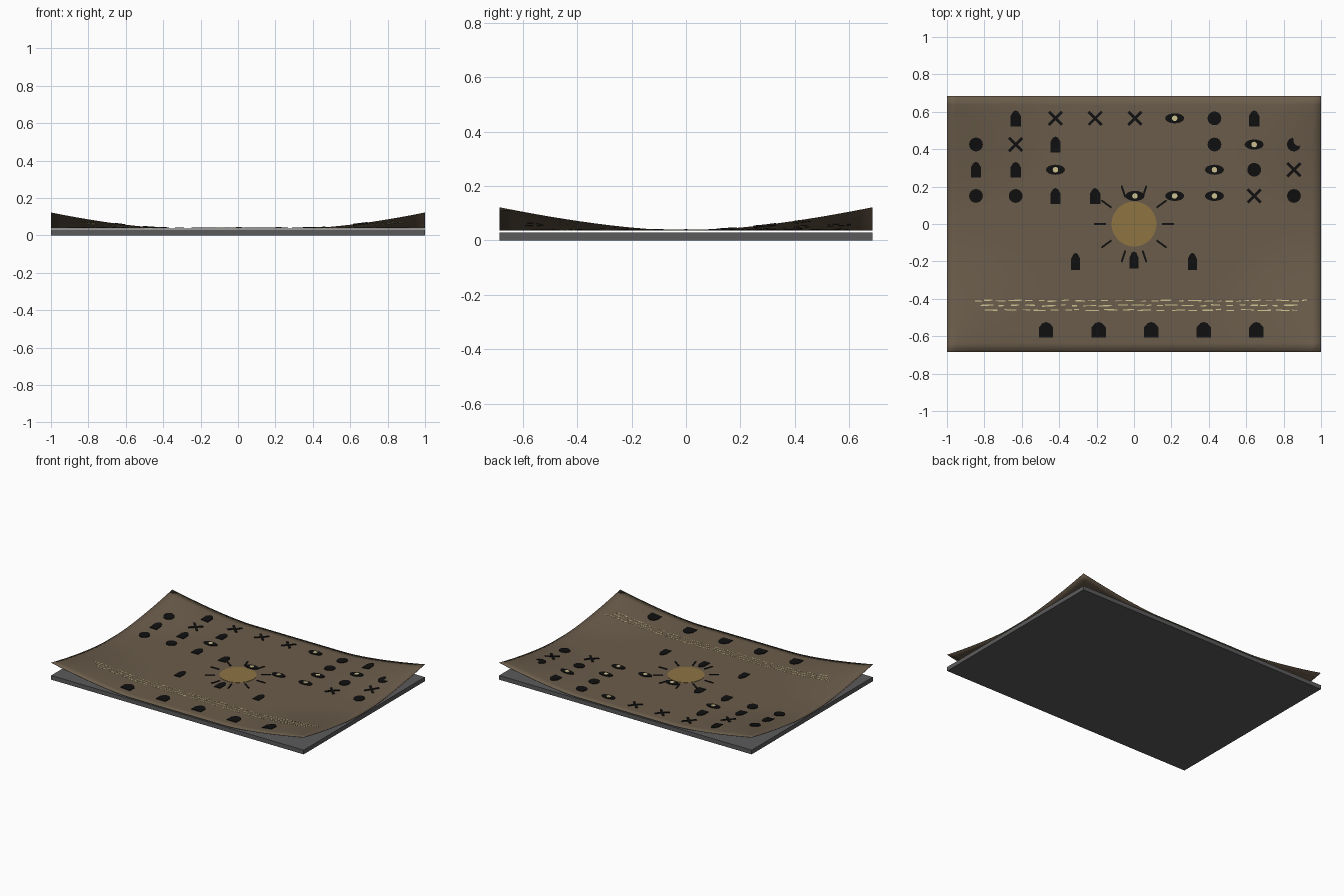
import bpy, bmesh, math, random

if "Cube" in bpy.data.objects:
    bpy.data.objects.remove(bpy.data.objects["Cube"])

random.seed(4)
HX, HY = 1.0, 0.685


def material(name, rgb):
    m = bpy.data.materials.new(name)
    m.diffuse_color = (*rgb, 1)
    m.use_nodes = True
    m.node_tree.nodes["Principled BSDF"].inputs["Base Color"].default_value = m.diffuse_color
    return m


GREY = material("slate grey", (0.105, 0.105, 0.108))
BROWN = material("parchment brown", (0.145, 0.108, 0.070))
BLACK = material("ink black", (0.005, 0.005, 0.005))
GOLD = material("dull gold", (0.27, 0.175, 0.055))
CREAM = material("pale cream", (0.62, 0.54, 0.28))


def sheet_z(x, y):
    """Sheet height: flat, with its four corners curling up."""
    d = math.hypot(HX - abs(x), HY - abs(y))
    return 0.037 + 0.083 * max(0, 1 - d / 0.62) ** 1.5


def finish(bm, name, mat):
    bmesh.ops.recalc_face_normals(bm, faces=bm.faces)
    me = bpy.data.meshes.new(name)
    bm.to_mesh(me)
    bm.free()
    me.materials.append(mat)
    ob = bpy.data.objects.new(name, me)
    bpy.context.collection.objects.link(ob)
    return ob


def plates(name, outlines, mat, top):
    """Thin plates that follow the sheet, one per outline."""
    bm = bmesh.new()
    for pts in outlines:
        up = [bm.verts.new((x, y, sheet_z(x, y) + top)) for x, y in pts]
        lo = [bm.verts.new((x, y, sheet_z(x, y) - 0.001)) for x, y in pts]
        bm.faces.new(up)
        n = len(pts)
        for i in range(n):
            j = (i + 1) % n
            bm.faces.new((up[i], lo[i], lo[j], up[j]))
    return finish(bm, name, mat)


def ellipse(cx, cy, rx, ry, n=16):
    return [(cx + rx * math.cos(2 * math.pi * i / n),
             cy + ry * math.sin(2 * math.pi * i / n)) for i in range(n)]


def bar(cx, cy, length, width, ang):
    c, s = math.cos(ang), math.sin(ang)
    return [(cx + u * c - v * s, cy + u * s + v * c) for u, v in
            ((-length / 2, -width / 2), (length / 2, -width / 2),
             (length / 2, width / 2), (-length / 2, width / 2))]


def hut(cx, cy, w, h):
    shape = ((-.5, -.5), (.5, -.5), (.5, .15), (.25, .42),
             (0, .5), (-.25, .42), (-.5, .15))
    return [(cx + u * w, cy + v * h) for u, v in shape]


def crescent(cx, cy, r):
    outer = [(cx + r * math.cos(a), cy + r * math.sin(a))
             for a in [math.radians(100 + 22 * i) for i in range(11)]]
    inner = [(cx + .025 + r * .75 * math.cos(a), cy + .02 + r * .75 * math.sin(a))
             for a in [math.radians(290 - 26 * i) for i in range(6)]]
    return outer + inner


# stone base slab
bm = bmesh.new()
bmesh.ops.create_cube(bm, size=1)
for v in bm.verts:
    v.co = (v.co.x * 2 * HX, v.co.y * 2 * HY, (v.co.z + .5) * 0.03)
finish(bm, "base_slab", GREY)

# curled sheet
bm = bmesh.new()
bmesh.ops.create_grid(bm, x_segments=40, y_segments=28, size=1)
for v in bm.verts:
    x, y = v.co.x * HX, v.co.y * HY
    v.co = (x, y, sheet_z(x, y))
sheet = finish(bm, "curled_sheet", BROWN)
for p in sheet.data.polygons:
    p.use_smooth = True
mod = sheet.modifiers.new("thickness", 'SOLIDIFY')
mod.thickness = 0.002
mod.offset = -1

# worn patches where the slab shows through
plates("worn_patches", [
    [(-.28, .53), (-.23, .55), (-.23, .40), (-.19, .33), (-.27, .31)],
    [(.18, -.17), (.21, -.10), (.25, -.08), (.30, -.20), (.25, -.34), (.23, -.22)],
    [(-.05, .17), (-.03, .22), (.03, .22), (.05, .17)],
    [(-.82, .01), (-.73, .03), (-.73, -.17), (-.77, -.04)],
    [(.95, -.01), (1, .03), (1, -.04)]], GREY, 0.001)

# rows of symbols: H hut, X cross, O disc, E eye, C crescent
ink, pupils = [], []
rows = {.565: " HXXXEOH ", .425: "OXH   OEC", .29: "HHE   EOX", .15: "OOHHEEEXO"}
for y, row in rows.items():
    for i, s in enumerate(row):
        x = -.845 + .2125 * i
        if s == "H":
            ink.append(hut(x, y, .055, .085))
        elif s == "X":
            ink += [bar(x, y, .10, .015, math.radians(a)) for a in (45, 135)]
        elif s == "O":
            ink.append(ellipse(x, y, .037, .037))
        elif s == "E":
            ink.append(ellipse(x, y, .051, .027))
            pupils.append(ellipse(x, y, .015, .015, 12))
        elif s == "C":
            ink.append(crescent(x, y, .037))
plates("symbols", ink, BLACK, 0.006)
plates("eye_pupils", pupils, CREAM, 0.008)

# figures below the sun and along the bottom edge
plates("middle_figures", [hut(-.312, -.20, .048, .092), hut(0, -.192, .048, .092),
                          hut(.312, -.20, .048, .092)], BLACK, 0.006)
plates("bottom_figures", [hut(-.47 + .281 * i, -.565, .076, .082)
                          for i in range(5)], BLACK, 0.006)

# sun disc and its ten rays
plates("sun_disc", [ellipse(0, 0, .12, .12, 40)], GOLD, 0.004)
plates("sun_rays", [bar(.182 * math.cos(a), .182 * math.sin(a), .066, .01, a)
                    for a in [math.radians(36 * i) for i in range(10)]], BLACK, 0.006)

# broken pale lines
dashes = []
for y, x0, x1 in ((-.41, -.85, .90), (-.435, -.82, .88), (-.46, -.80, .87)):
    x = x0
    while x < x1:
        length = random.uniform(.025, .075)
        dashes.append(bar(x + length / 2, y + random.uniform(-.003, .003), length,
                          random.uniform(.004, .007), random.uniform(-.06, .06)))
        x += length + random.uniform(.01, .04)
plates("broken_lines", dashes, CREAM, 0.003)
